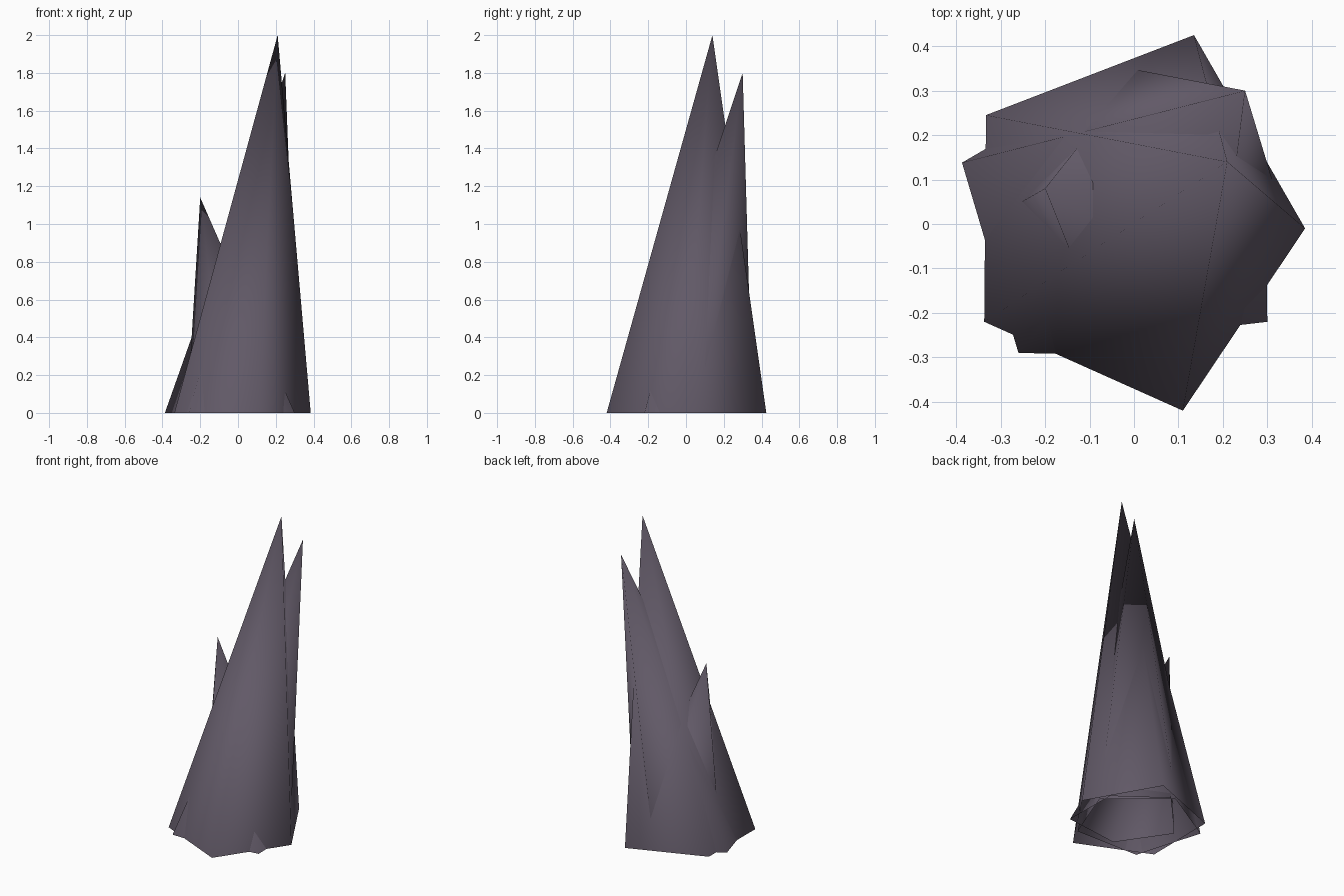
import bpy
import bmesh

if "Cube" in bpy.data.objects:
    bpy.data.objects.remove(bpy.data.objects["Cube"])

rock = bpy.data.materials.new("dark_purple_stone")
rock.diffuse_color = (0.12, 0.10, 0.135, 1.0)
rock.use_nodes = True
rock.node_tree.nodes["Principled BSDF"].inputs["Base Color"].default_value = rock.diffuse_color


def spike(name, tip, base):
    """Open-bottomed, leaning five-sided spike with smooth shading."""
    bm = bmesh.new()
    top = bm.verts.new(tip)
    ring = [bm.verts.new((x, y, 0.0)) for x, y in base]
    for i, v in enumerate(ring):
        bm.faces.new((v, ring[(i + 1) % len(ring)], top)).smooth = True
    mesh = bpy.data.meshes.new(name)
    bm.to_mesh(mesh)
    bm.free()
    mesh.materials.append(rock)
    obj = bpy.data.objects.new(name, mesh)
    bpy.context.collection.objects.link(obj)
    return obj


# Tallest spike
spike("tall_spike", (0.21, 0.14, 2.0),
      [(0.11, -0.42), (0.385, -0.01), (0.135, 0.425), (-0.333, 0.245), (-0.337, -0.22)])

# Second spike, leaning to the back right
spike("middle_spike", (0.25, 0.30, 1.8),
      [(0.175, -0.30), (0.32, 0.07), (-0.02, 0.352), (-0.387, 0.138), (-0.26, -0.29)])

# Short spike, leaning to the left
spike("short_spike", (-0.2, 0.08, 1.14),
      [(0.30, -0.22), (0.295, 0.135), (0.01, 0.345), (-0.27, 0.04), (-0.063, -0.263)])
